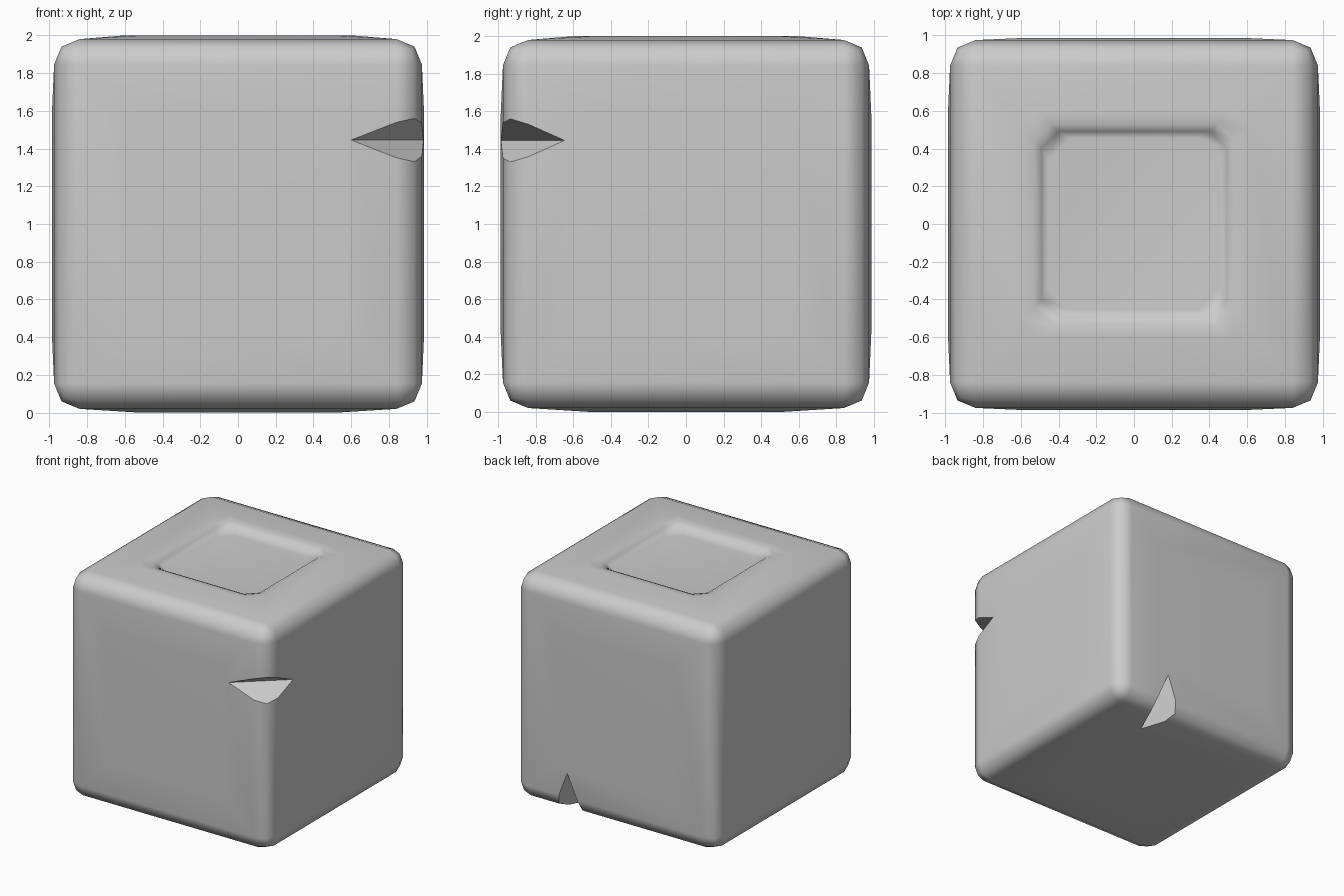
import bpy, bmesh
from math import radians
from mathutils import Vector

if "Cube" in bpy.data.objects:
    bpy.data.objects.remove(bpy.data.objects["Cube"])


def make_object(name, bm):
    bmesh.ops.recalc_face_normals(bm, faces=bm.faces)
    mesh = bpy.data.meshes.new(name)
    bm.to_mesh(mesh)
    bm.free()
    obj = bpy.data.objects.new(name, mesh)
    bpy.context.collection.objects.link(obj)
    return obj


def octagon(bm, half, chamfer, z):
    a, b = half, half - chamfer
    pts = [(a, -b), (a, b), (b, a), (-b, a), (-a, b), (-a, -b), (-b, -a), (b, -a)]
    return [bm.verts.new((x, y, z)) for x, y in pts]


# Rounded block with slightly bulging faces
bm = bmesh.new()
bmesh.ops.create_cube(bm, size=2)
for v in bm.verts:
    v.co = (v.co.x * 0.975, v.co.y * 0.975, v.co.z * 0.98 + 1)
bmesh.ops.bevel(bm, geom=bm.edges[:], offset=0.135, segments=2, profile=0.5, affect='EDGES')
bm.normal_update()
big = [f for f in bm.faces if f.calc_area() > 1]
top = max(big, key=lambda f: f.calc_center_median().z)
bottom = min(big, key=lambda f: f.calc_center_median().z)
sides = [f for f in big if f not in (top, bottom)]
bmesh.ops.inset_individual(bm, faces=sides, thickness=0.38, depth=0.012)
bmesh.ops.inset_individual(bm, faces=[bottom], thickness=0.45, depth=0.02)

# Shallow octagonal recess in the top
corners = {(v.co.x > 0, v.co.y > 0): v for v in top.verts}
c = [corners[k] for k in ((True, False), (True, True), (False, True), (False, False))]
bmesh.ops.delete(bm, geom=[top], context='FACES_ONLY')
rings = [octagon(bm, *r) for r in ((0.60, 0.10, 2.0), (0.53, 0.09, 1.994),
                                   (0.49, 0.09, 1.975), (0.455, 0.115, 1.922))]
o = rings[0]
for i in range(4):
    bm.faces.new((c[i], c[(i + 1) % 4], o[2 * i + 1], o[2 * i]))
    bm.faces.new((c[i], o[2 * i], o[2 * i - 1]))
for r, s in zip(rings, rings[1:]):
    for i in range(8):
        j = (i + 1) % 8
        bm.faces.new((r[i], r[j], s[j], s[i]))
bm.faces.new(rings[-1])
block = make_object("stone_block", bm)
bpy.context.view_layer.objects.active = block
block.select_set(True)


# V-shaped chips cut across two edges, given by the ends of their creases
def cut_chip(a, b, outward, slope=0.62):
    a, b, out = Vector(a), Vector(b), Vector(outward).normalized()
    along = (b - a).normalized()
    side = along.cross(out).normalized()
    bm = bmesh.new()
    ends = []
    for p in (a - along * 0.6, b + along * 0.6):
        ends.append([bm.verts.new(q) for q in
                     (p, p + (out + side * slope) * 0.6, p + (out - side * slope) * 0.6)])
    bm.faces.new(ends[0])
    bm.faces.new(ends[1])
    for i in range(3):
        j = (i + 1) % 3
        bm.faces.new((ends[0][i], ends[0][j], ends[1][j], ends[1][i]))
    cutter = make_object("chip_cutter", bm)
    cutter.hide_render = True
    mod = block.modifiers.new("chip", 'BOOLEAN')
    mod.operation, mod.solver, mod.object = 'DIFFERENCE', 'EXACT', cutter
    bpy.ops.object.modifier_apply(modifier=mod.name)
    bpy.data.objects.remove(cutter)


cut_chip((0.60, -0.985, 1.445), (0.985, -0.645, 1.445), (1, -1, 0))
cut_chip((0.455, 0.985, 0.37), (0.455, 0.63, 0.005), (0, 1, -1))

# Smooth rounding, sharp chips and recess floor
bpy.ops.object.shade_smooth_by_angle(angle=radians(49))
wn = block.modifiers.new("weighted", 'WEIGHTED_NORMAL')
wn.keep_sharp = True
